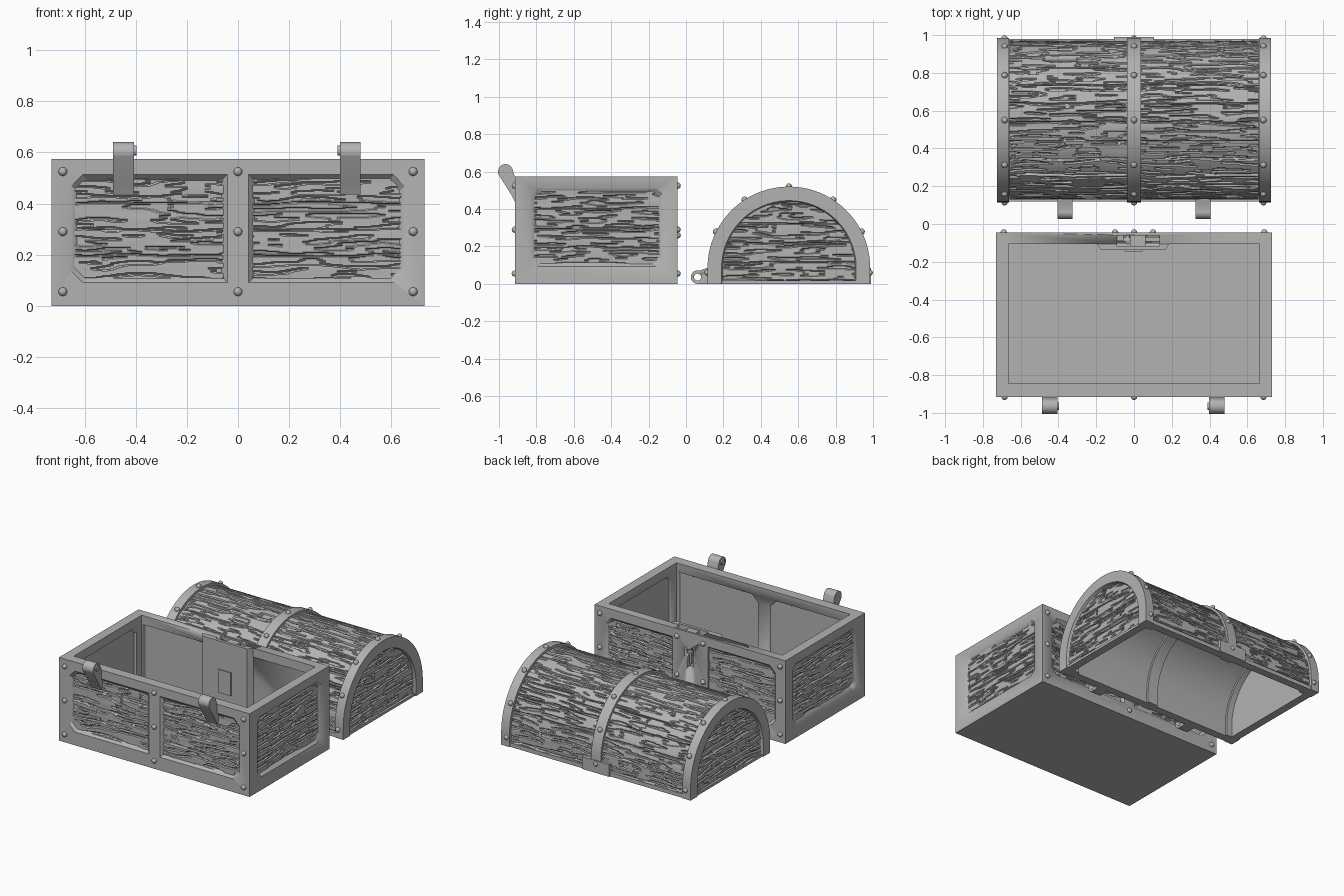
import bpy, bmesh, math
from math import sin, cos, pi, radians
from mathutils import Vector, noise

cube = bpy.data.objects.get("Cube")
if cube:
    bpy.data.objects.remove(cube, do_unlink=True)

grey = bpy.data.materials.new("plain grey")
grey.use_nodes = True
GREY = (0.45, 0.45, 0.45, 1)
grey.diffuse_color = GREY
grey.node_tree.nodes["Principled BSDF"].inputs["Base Color"].default_value = GREY


def add(name, bm, smooth=True):
    mesh = bpy.data.meshes.new(name)
    bm.to_mesh(mesh)
    bm.free()
    mesh.materials.append(grey)
    if smooth:
        mesh.shade_smooth()
        mesh.set_sharp_from_angle(angle=radians(30))
    ob = bpy.data.objects.new(name, mesh)
    bpy.context.scene.collection.objects.link(ob)
    return ob


def prism(name, pts, axis, a, b, pts2=None):
    """Extrude a 2D loop along an axis, optionally tapering to a second loop."""
    place = {"x": lambda p, d: (d, p[0], p[1]),
             "y": lambda p, d: (p[0], d, p[1]),
             "z": lambda p, d: (p[0], p[1], d)}[axis]
    bm = bmesh.new()
    A = [bm.verts.new(place(p, a)) for p in pts]
    B = [bm.verts.new(place(p, b)) for p in (pts2 or pts)]
    bm.faces.new(A)
    bm.faces.new(B[::-1])
    for i in range(len(A)):
        j = (i + 1) % len(A)
        bm.faces.new((A[i], B[i], B[j], A[j]))
    bmesh.ops.remove_doubles(bm, verts=bm.verts, dist=1e-5)
    bmesh.ops.recalc_face_normals(bm, faces=bm.faces)
    return add(name, bm)


def rect(p0, p1, q0, q1, low=0, high=0):
    """Rectangle whose corners can be chamfered at its low and high ends."""
    if not low and not high:
        return [(p0, q0), (p1, q0), (p1, q1), (p0, q1)]
    return [(p0 + low, q0), (p1 - high, q0), (p1, q0 + high), (p1, q1 - high),
            (p1 - high, q1), (p0 + low, q1), (p0, q1 - low), (p0, q0 + low)]


def box(name, x0, x1, y0, y1, z0, z1):
    return prism(name, rect(x0, x1, y0, y1), "z", z0, z1)


def circle(p, q, r, a0=0, a1=360, n=20):
    return [(p + r * cos(radians(a0 + (a1 - a0) * i / n)),
             q + r * sin(radians(a0 + (a1 - a0) * i / n))) for i in range(n)]


def cut(body, cutter):
    mod = body.modifiers.new("cut", "BOOLEAN")
    mod.operation, mod.solver, mod.object = "DIFFERENCE", "EXACT", cutter
    deps = bpy.context.evaluated_depsgraph_get()
    mesh = bpy.data.meshes.new_from_object(body.evaluated_get(deps))
    body.modifiers.clear()
    body.data = mesh
    bpy.data.objects.remove(cutter, do_unlink=True)


def recess(body, axis, face, inward, loop, depth, inset):
    """Sink a panel with sloping sides into a wall face."""
    ps, qs = zip(*loop)
    cp, cq = (min(ps) + max(ps)) / 2, (min(qs) + max(qs)) / 2
    kp, kq = 1 - inset / (max(ps) - cp), 1 - inset / (max(qs) - cq)
    small = [(cp + (p - cp) * kp, cq + (q - cq) * kq) for p, q in loop]
    cut(body, prism("cutter", loop, axis, face - inward * 0.002,
                    face + inward * depth, small))


def wood(name, w, h, place, seed, width_at=None):
    """Carved plank sheet; place(u, v, d) sets a point, d is height outward."""
    nu, nv = int(w / 0.011), int(h / 0.004)
    bm = bmesh.new()
    rows = []
    for j in range(nv + 1):
        row = []
        for i in range(nu + 1):
            u, v = w * i / nu, h * j / nv
            wave = v + 0.012 * noise.noise((u * 5, v * 8, seed))
            grain = noise.noise((u * 7, wave * 75, seed + 3))
            d = 0.002 * noise.noise((u * 4, wave * 25, seed + 9))
            d -= 0.008 if grain > 0.16 else 0
            if (wave / 0.103) % 1 < 0.05:
                d = -0.011
            if width_at:
                u = w / 2 + (u - w / 2) * width_at(v) / w
            row.append(bm.verts.new(place(u, v, d)))
        rows.append(row)
    for a, b in zip(rows, rows[1:]):
        for i in range(nu):
            bm.faces.new((a[i], a[i + 1], b[i + 1], b[i]))
    # turn the sheet to face outward
    mid = lambda d: Vector(place(w / 2, h / 2, d))
    along = Vector(place(w / 2 + .01, h / 2, 0)) - mid(0)
    up = Vector(place(w / 2, h / 2 + .01, 0)) - mid(0)
    if along.cross(up).dot(mid(0.01) - mid(0)) < 0:
        bmesh.ops.reverse_faces(bm, faces=bm.faces)
    return add(name, bm, False)


def rivets(name, spots):
    bm = bmesh.new()
    for s in spots:
        made = bmesh.ops.create_uvsphere(bm, u_segments=12, v_segments=8, radius=0.017)
        bmesh.ops.translate(bm, verts=made["verts"], vec=s)
    add(name, bm)


# --- chest body: hollow box with framed panels inside and out ---
FRONT, BACK, TOP, SIDE = -0.915, -0.045, 0.575, 0.73
body = box("chest_body", -SIDE, SIDE, FRONT, BACK, 0, TOP)
cut(body, box("cutter", -0.665, 0.665, -0.845, -0.105, 0.06, TOP + 0.1))
Z0, Z1 = 0.09, 0.515
for s in (-1, 1):
    tag = "left" if s > 0 else "right"
    lo, hi = sorted((s * 0.04, s * 0.655))
    outer = rect(lo, hi, Z0, Z1, 0.045 * (s < 0), 0.045 * (s > 0))
    inner = rect(lo, hi, Z0, Z1, 0.045 * (s > 0), 0.045 * (s < 0))
    for wall, face, inside, d in (("front", FRONT, -0.845, 1), ("back", BACK, -0.105, -1)):
        recess(body, "y", face, d, outer, 0.03, 0.03)
        recess(body, "y", inside, -d, inner, 0.012, 0.008)
        wood(f"{wall}_planks_{tag}", hi - lo, Z1 - Z0,
             lambda u, v, h: (lo + u, face + d * (0.016 - h), Z0 + v), s * 7 + face * 20)
    recess(body, "x", s * SIDE, -s, rect(-0.83, -0.125, Z0, Z1, 0.035, 0.035), 0.03, 0.03)
    recess(body, "x", s * 0.665, s, rect(-0.79, -0.16, Z0, Z1, 0.035, 0.035), 0.012, 0.008)
    wood(f"side_planks_{tag}", 0.705, Z1 - Z0,
         lambda u, v, h: (s * (SIDE - 0.016 + h), -0.83 + u, Z0 + v), 40 + s * 5)

# --- lock: inner housing, slot, outer plate and keyhole ---
housing = prism("lock_housing", [(-0.2, -0.1), (-0.175, -0.137), (0.165, -0.137), (0.19, -0.1)],
                "z", 0.05, TOP)
plate = box("lock_plate", -0.135, 0.135, -0.09, BACK, 0.2, TOP - 0.002)
slot = (-0.09, 0.135, -0.117, -0.06, 0.42, TOP + 0.1)
for part in (body, housing, plate):
    cut(part, box("cutter", *slot))
keyhole = circle(0, 0.43, 0.028, -50, 230) + [(-0.02, 0.33), (0.02, 0.33)]
for part in (plate, body):
    cut(part, prism("cutter", keyhole, "y", -0.075, 0))
box("key_pin", -0.008, 0.008, -0.08, -0.05, 0.36, 0.43)
box("lock_bolt", -0.02, 0.06, -0.117, -0.06, 0.41, TOP - 0.01)
box("bolt_guide", -0.09, -0.055, -0.09, -0.06, 0.41, TOP - 0.03)
box("lock_cover", -0.05, 0.045, -0.145, -0.13, 0.22, 0.38)

rows = (0.055, 0.29, 0.525)
rivets("front_rivets", [(x, FRONT, z) for x in (-0.685, 0, 0.685) for z in rows])
rivets("back_rivets", [(x, BACK, z) for x in (-0.69, 0.69) for z in rows]
       + [(x, BACK, z) for x in (-0.1, 0.1) for z in (0.26, 0.525)] + [(0, BACK, 0.055)])

# --- hinge hooks on the chest front ---
for tag, x, pin in (("right", -0.447, 1), ("left", 0.439, -1)):
    hook = circle(-0.965, 0.6, 0.04, 10, 215) + [(-0.93, 0.47), (-0.913, 0.435), (-0.9, 0.45), (-0.9, 0.52)]
    prism(f"hinge_hook_{tag}", hook, "x", x - 0.041, x + 0.041)
    prism(f"hinge_pin_{tag}", circle(-0.965, 0.607, 0.02), "x", x, x + pin * 0.05)

# --- lid: arched shell with bands, lying behind the chest ---
MID, RISE = 0.55, 0.085


def arch(r, z0=0.0, n=40):
    arc = [(MID - r * cos(pi * i / n), RISE + r * sin(pi * i / n)) for i in range(n + 1)]
    return [(MID - r, z0)] + arc + [(MID + r, z0)]


def hoop(r_out, r_in):
    return arch(r_out) + arch(r_in)[::-1]


def lid_point(r, s, base=0.42):
    a = (s - RISE) / base
    if a < 0:
        return MID - r, s
    if a > pi:
        return MID + r, RISE - (a - pi) * base
    return MID - r * cos(a), RISE + r * sin(a)


prism("lid_shell", hoop(0.4, 0.375), "x", -0.69, 0.69)
prism("lid_middle_band", hoop(0.435, 0.39), "x", -0.037, 0.037)
prism("lid_middle_rib", hoop(0.38, 0.36), "x", -0.04, 0.04)
LENGTH = 2 * RISE + pi * 0.42
for s in (-1, 1):
    tag = "left" if s > 0 else "right"
    prism(f"lid_end_wall_{tag}", arch(0.39), "x", s * 0.662, s * 0.69)
    prism(f"lid_end_band_{tag}", hoop(0.435, 0.34), "x", s * 0.662, s * 0.725, hoop(0.435, 0.36))
    prism(f"lid_inner_rib_{tag}", hoop(0.38, 0.36), "x", s * 0.62, s * 0.665)
    prism(f"lid_end_sill_{tag}", rect(MID - 0.36, MID + 0.36, 0, 0.018), "x", s * 0.67, s * 0.718)
    wood(f"lid_planks_{tag}", 0.63, LENGTH - 0.02,
         lambda u, v, h: (s * (0.03 + u), *lid_point(0.42 + h, v + 0.01)), 60 + s * 4)
    wood(f"lid_end_planks_{tag}", 0.74, 0.435,
         lambda u, v, h: (s * (0.708 + h), MID - 0.37 + u, 0.01 + v), 80 + s * 4,
         lambda v: 2 * math.sqrt(max(0.0, 0.37 ** 2 - max(0, v + 0.01 - RISE) ** 2)))
    edge = "back" if s > 0 else "front"
    y0, y1 = sorted((MID + s * 0.376, MID + s * 0.43))
    box(f"lid_{edge}_sill", -0.67, 0.67, y0, y1, 0, 0.028)
    # hinge knuckle
    x = s * 0.365
    knuckle = circle(0.062, 0.036, 0.036, 75, 270) + [(0.062, 0), (0.14, 0), (0.14, 0.09), (0.115, 0.085)]
    loop = prism(f"hinge_knuckle_{tag}", knuckle, "x", x - 0.039, x + 0.039)
    cut(loop, prism("cutter", circle(0.062, 0.036, 0.019), "x", x - 0.1, x + 0.1))
box("lid_latch_plate", -0.105, 0.105, 0.93, 0.989, 0, 0.085)

angles = [radians(a) for a in (26.5, 57, 90, 123, 153.5)]
ring = [(MID + 0.435 * cos(a), RISE + 0.435 * sin(a)) for a in angles]
ring += [(MID - 0.435, 0.06), (MID + 0.432, 0.06)]
rivets("lid_rivets", [(x, y, z) for x in (-0.685, 0, 0.685) for y, z in ring])
